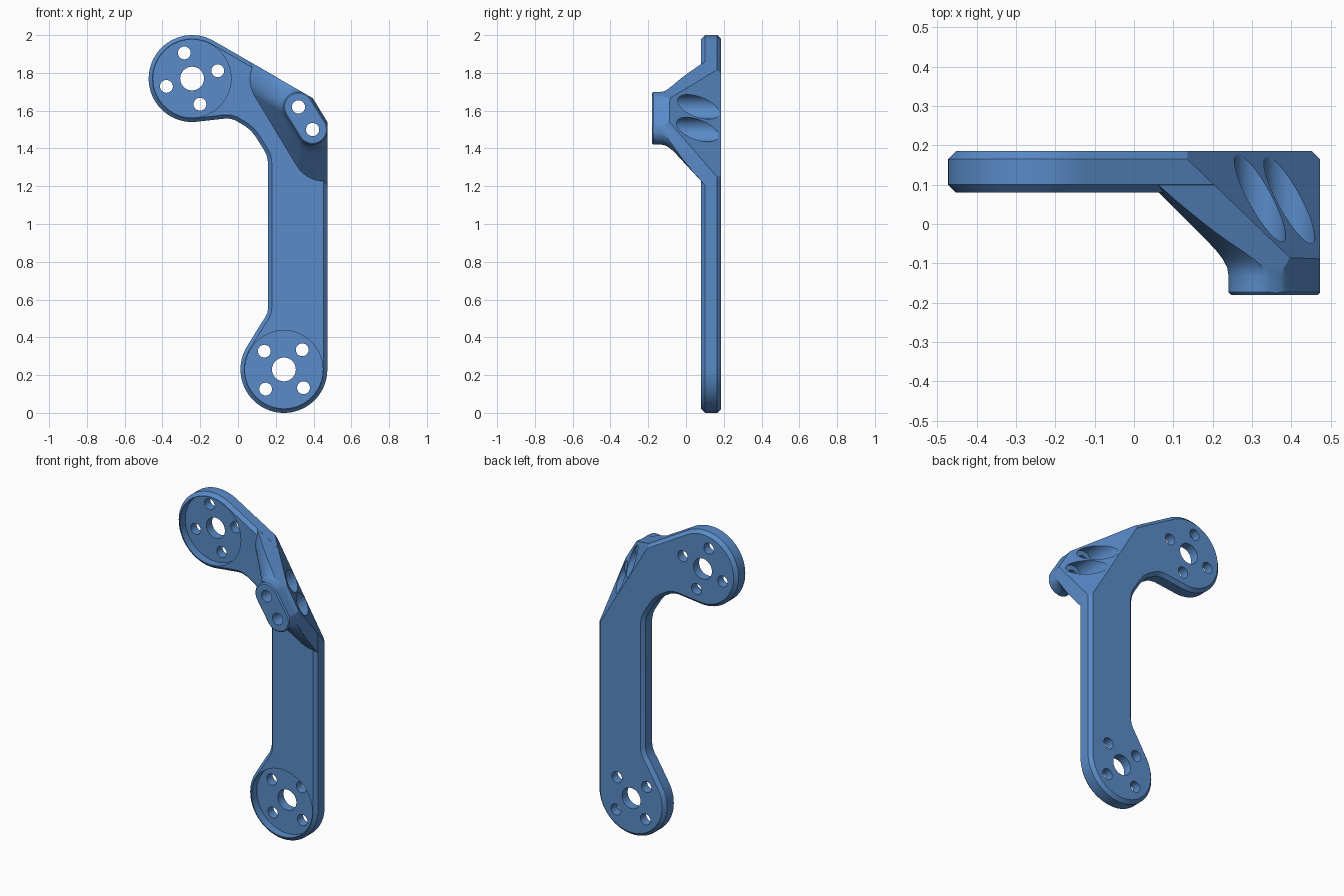
import bpy, bmesh, math
from mathutils import Vector, Matrix

if "Cube" in bpy.data.objects:
    bpy.data.objects.remove(bpy.data.objects["Cube"])

FRONT, BACK = 0.08, 0.185            # plate thickness range in y
TOP_HUB, LOW_HUB, HUB_R = (-0.243, 1.77), (0.243, 0.23), 0.23
SIDE_X = 0.473                       # straight right side
BOSS_HOLES = [(0.32, 1.62), (0.395, 1.50)]
ALONG = Vector((0.51, 0, -0.86)).normalized()   # diagonal direction of the boss

blue = bpy.data.materials.new("blue")
blue.diffuse_color = (0.10, 0.26, 0.58, 1)
blue.use_nodes = True
blue.node_tree.nodes["Principled BSDF"].inputs["Base Color"].default_value = blue.diffuse_color


def make(name, bm):
    bmesh.ops.recalc_face_normals(bm, faces=bm.faces)
    me = bpy.data.meshes.new(name)
    bm.to_mesh(me)
    bm.free()
    ob = bpy.data.objects.new(name, me)
    bpy.context.collection.objects.link(ob)
    me.materials.append(blue)
    return ob


def arc(c, r, a0, a1, n):
    return [(c[0] + r * math.cos(math.radians(a0 + (a1 - a0) * i / n)),
             c[1] + r * math.sin(math.radians(a0 + (a1 - a0) * i / n))) for i in range(n + 1)]


def loft(rings):
    """Closed solid through rings of equal point count; rings are (y, [(x, z)])."""
    bm = bmesh.new()
    loops = [[bm.verts.new((x, y, z)) for x, z in pts] for y, pts in rings]
    n = len(loops[0])
    for a, b in zip(loops, loops[1:]):
        for i in range(n):
            j = (i + 1) % n
            bm.faces.new((a[i], a[j], b[j], b[i]))
    caps = [bm.faces.new(loops[0]), bm.faces.new(loops[-1])]
    return bm, caps


def combine(target, tool, operation):
    """Apply a boolean and remove the helper."""
    tool.hide_render = True
    mod = target.modifiers.new("combine", 'BOOLEAN')
    mod.operation, mod.solver, mod.object = operation, 'EXACT', tool
    bpy.context.view_layer.objects.active = target
    bpy.ops.object.modifier_apply(modifier=mod.name)
    bpy.data.objects.remove(tool)


def drill(target, c, r, y0, y1, segments=32):
    bm = bmesh.new()
    m = Matrix.Translation((c[0], (y0 + y1) / 2, c[1])) @ Matrix.Rotation(math.pi / 2, 4, 'X')
    bmesh.ops.create_cone(bm, cap_ends=True, segments=segments, radius1=r, radius2=r,
                          depth=y1 - y0, matrix=m)
    combine(target, make("drill", bm), 'DIFFERENCE')


def slice_off(target, point, normal):
    """Remove everything on the normal's side of a plane."""
    normal = Vector(normal).normalized()
    bm = bmesh.new()
    m = Matrix.Translation(Vector(point) + normal * 2) @ normal.to_track_quat('Z', 'Y').to_matrix().to_4x4()
    bmesh.ops.create_cube(bm, size=4, matrix=m)
    combine(target, make("slicer", bm), 'DIFFERENCE')


# plate: two round hubs joined by a bent arm, chamfered on both faces
top_n = Vector((0.5, 0, math.sqrt(0.75)))
top_level = 0.5 * TOP_HUB[0] + top_n.z * TOP_HUB[1] + HUB_R
corner = (SIDE_X, (top_level - 0.5 * SIDE_X) / top_n.z)
outline = arc(LOW_HUB, HUB_R, 150, 360, 42) + [corner] + arc(TOP_HUB, HUB_R, 60, 278, 44)
outline += [(-0.07, 1.558), (-0.04, 1.557), (-0.01, 1.547), (0.04, 1.517), (0.07, 1.492),
            (0.095, 1.46), (0.14, 1.388), (0.153, 1.36), (0.16, 1.32),
            (0.16, 0.56), (0.155, 0.53), (0.142, 0.502), (0.125, 0.478)]
bm, caps = loft([(FRONT, outline), (BACK, outline)])
bmesh.ops.recalc_face_normals(bm, faces=bm.faces)
rim = list({e for f in caps for e in f.edges})
bmesh.ops.bevel(bm, geom=rim, offset=0.02, offset_type='OFFSET', segments=1,
                profile=0.5, affect='EDGES')
bracket = make("bracket", bm)


# boss: a capsule that flares into the plate
def capsule(r, g):
    a = math.degrees(math.atan2(ALONG.z, ALONG.x))
    hi = (BOSS_HOLES[0][0] - ALONG.x * 0.17 * g, BOSS_HOLES[0][1] - ALONG.z * 0.17 * g)
    lo = (BOSS_HOLES[1][0] + ALONG.x * 0.12 * g, BOSS_HOLES[1][1] + ALONG.z * 0.12 * g)
    return arc(hi, r, a + 90, a + 270, 20) + arc(lo, r, a - 90, a + 90, 20)


flare = [(-0.173, 0), (-0.13, 0), (-0.11, 0.02), (-0.09, 0.08), (-0.07, 0.165),
         (-0.05, 0.27), (0.08, 1), (0.125, 1.25)]
rings = [(-0.18, capsule(0.073, 0))] + [(y, capsule(0.08 + 0.09 * g, g)) for y, g in flare]
boss = make("boss", loft(rings)[0])
slice_off(boss, (SIDE_X - 0.0005, 0, 1), (1, 0, 0))
slice_off(boss, top_n * (top_level - 0.0005), top_n)
combine(bracket, boss, 'UNION')

# sloped back of the boss
slice_off(bracket, (0.12, BACK, 1.82), (0.86, 0.588, 0.51))

# screw holes with wide clearance from behind
for c in BOSS_HOLES:
    drill(bracket, c, 0.035, -0.3, 0.3)
    drill(bracket, c, 0.065, -0.06, 0.3, 40)

# hub pockets, centre bores and four-hole patterns
for c, turn in ((TOP_HUB, 17), (LOW_HUB, 47)):
    drill(bracket, c, 0.206, 0.0, FRONT + 0.05, 64)
    drill(bracket, c, 0.063, -0.1, 0.3)
    for x, z in arc(c, 0.142, turn, turn + 270, 3):
        drill(bracket, (x, z), 0.034, -0.1, 0.3, 24)

# smooth curved walls, crisp edges
bpy.ops.object.select_all(action='DESELECT')
bracket.select_set(True)
bpy.context.view_layer.objects.active = bracket
bpy.ops.object.shade_smooth_by_angle(angle=math.radians(25))
